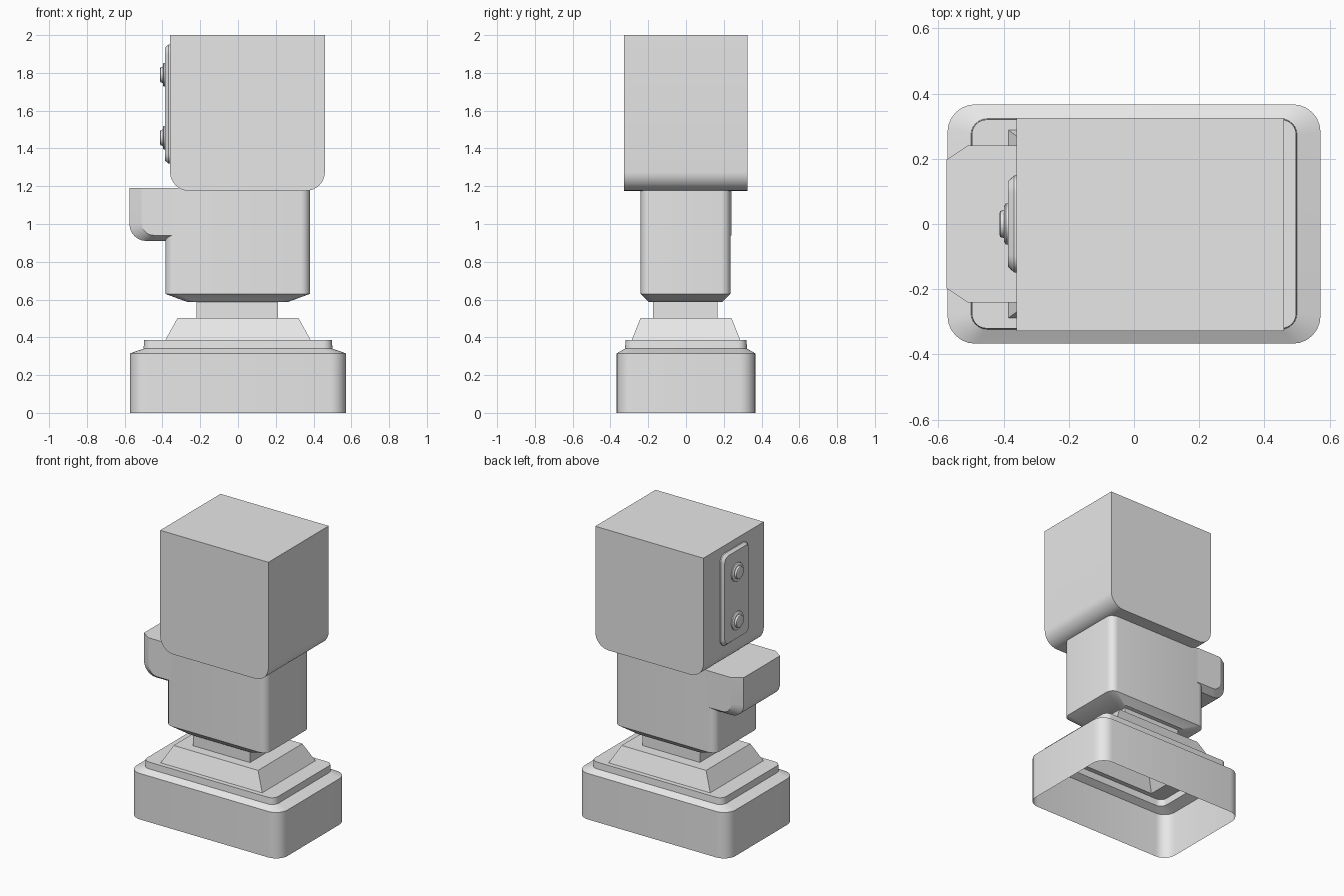
import bpy, bmesh, math
from mathutils import Vector

if "Cube" in bpy.data.objects:
    bpy.data.objects.remove(bpy.data.objects["Cube"])

grey = bpy.data.materials.new("plain grey")
grey.use_nodes = True
grey.diffuse_color = (0.8, 0.8, 0.8, 1)
grey.node_tree.nodes["Principled BSDF"].inputs["Base Color"].default_value = (0.8, 0.8, 0.8, 1)


def round_rect(hx, hy, r, steps=6):
    """Outline of a rounded rectangle; r = 0 stacks the corner points."""
    pts = []
    for k, (sx, sy) in enumerate([(1, 1), (-1, 1), (-1, -1), (1, -1)]):
        for i in range(steps + 1):
            a = math.pi / 2 * (k + i / steps)
            pts.append((sx * (hx - r) + r * math.cos(a), sy * (hy - r) + r * math.sin(a)))
    return pts


def circle(r, n=20):
    return [(r * math.cos(2 * math.pi * i / n), r * math.sin(2 * math.pi * i / n)) for i in range(n)]


def loft(name, rings, cap_start=True, cap_end=True):
    """Skin a stack of equal-length point rings."""
    bm = bmesh.new()
    rows = [[bm.verts.new(p) for p in ring] for ring in rings]
    n = len(rows[0])
    for a, b in zip(rows, rows[1:]):
        for i in range(n):
            j = (i + 1) % n
            bm.faces.new((a[i], a[j], b[j], b[i]))
    if cap_start:
        bm.faces.new(rows[0][::-1])
    if cap_end:
        bm.faces.new(rows[-1])
    bmesh.ops.remove_doubles(bm, verts=bm.verts, dist=0.0001)
    bmesh.ops.recalc_face_normals(bm, faces=bm.faces)
    mesh = bpy.data.meshes.new(name)
    bm.to_mesh(mesh)
    bm.free()
    mesh.materials.append(grey)
    ob = bpy.data.objects.new(name, mesh)
    bpy.context.collection.objects.link(ob)
    bpy.ops.object.select_all(action="DESELECT")
    ob.select_set(True)
    bpy.context.view_layer.objects.active = ob
    bpy.ops.object.shade_smooth_by_angle(angle=math.radians(25))
    return ob


def stack(name, levels, centre=(0, 0), **caps):
    """Loft of rounded rectangles given as (half x, half y, radius, z)."""
    cx, cy = centre
    return loft(name, [[(x + cx, y + cy, z) for x, y in round_rect(hx, hy, r)]
                       for hx, hy, r, z in levels], **caps)


# Hollow stepped foot, open underneath
stack("base", [
    (0.572, 0.367, 0.085, 0), (0.572, 0.367, 0.085, 0.315),
    (0.5, 0.323, 0.05, 0.34), (0.497, 0.32, 0.045, 0.385),
    (0.385, 0.288, 0, 0.385), (0.32, 0.24, 0, 0.503)], cap_start=False)

# Neck between the foot and the body
stack("neck", [(0.217, 0.17, 0, 0.5), (0.217, 0.17, 0, 0.6)], centre=(-0.004, -0.004))

# Body with a bevelled underside
stack("body", [(0.265, 0.195, 0.04, 0.587), (0.383, 0.238, 0.05, 0.63),
               (0.383, 0.238, 0.05, 1.19)], centre=(-0.002, -0.002))


# Overhanging ledge with bevelled edges and a curved lower corner
def ledge_ring(y, x_end, z_low, r, x_root):
    ring = [(x_root, y, 1.19), (x_end, y, 1.19)]
    for i in range(7):
        a = math.pi / 2 * i / 6
        ring.append((x_end + r * (1 - math.cos(a)), y, z_low + r * (1 - math.sin(a))))
    return ring + [(x_root, y, z_low)]


outer = (-0.51, 0.94, 0.065, -0.32)
inner = (-0.575, 0.91, 0.09, -0.375)
loft("ledge", [ledge_ring(-0.24, *outer), ledge_ring(-0.197, *inner),
               ledge_ring(0.197, *inner), ledge_ring(0.24, *outer)])

# Head block: square on top, rounded along its two lower edges
profile = [(0.46, 2.0), (-0.36, 2.0)]
for cx, start in [(-0.26, math.pi), (0.36, 1.5 * math.pi)]:
    for i in range(9):
        a = start + math.pi / 2 * i / 8
        profile.append((cx + 0.1 * math.cos(a), 1.276 + 0.1 * math.sin(a)))
loft("head", [[(x, y, z) for x, z in profile] for y in (-0.328, 0.325)])

# Side panel with two round buttons
panel = [(0.148, 0.315, 0.05, -0.355), (0.148, 0.315, 0.05, -0.368), (0.132, 0.3, 0.04, -0.386)]
loft("side_panel", [[(x, y, z + 1.635) for y, z in round_rect(hy, hz, r)]
                    for hy, hz, r, x in panel])
button = [(0.063, -0.38), (0.063, -0.393), (0.055, -0.398),
          (0.043, -0.398), (0.04, -0.41), (0.032, -0.413)]
for name, height in [("upper_button", 1.79), ("lower_button", 1.457)]:
    loft(name, [[(x, y, z + height) for y, z in circle(r)] for r, x in button])
